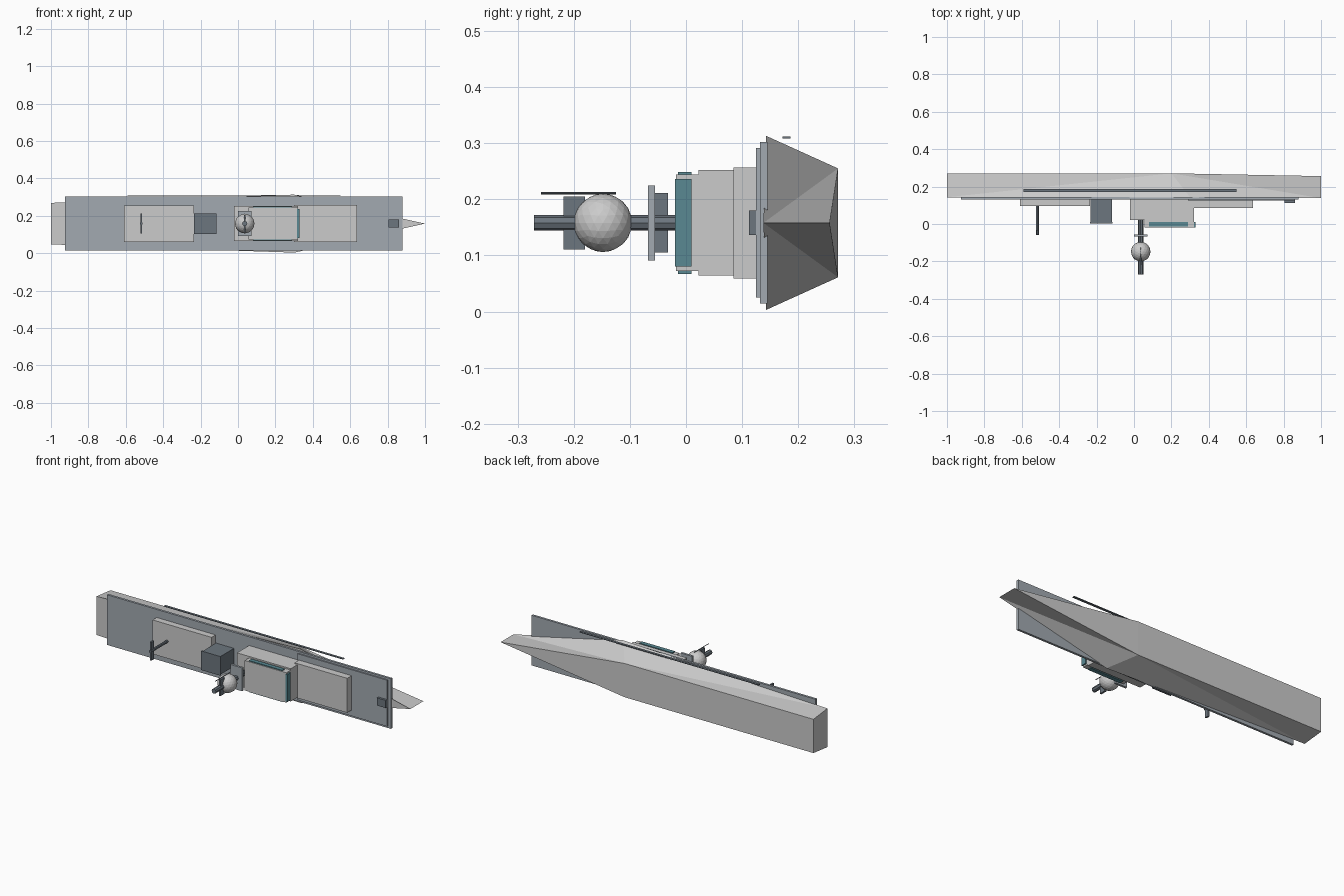
import bpy, bmesh, math
from mathutils import Vector

if "Cube" in bpy.data.objects:
    bpy.data.objects.remove(bpy.data.objects["Cube"])

CZ = 0.158  # centre line height (the ship lies on its side, deck facing -y)


def material(name, rgb):
    m = bpy.data.materials.new(name)
    m.diffuse_color = (*rgb, 1)
    m.use_nodes = True
    m.node_tree.nodes["Principled BSDF"].inputs["Base Color"].default_value = m.diffuse_color
    return m


DECK = material("deck_grey", (0.36, 0.40, 0.44))
DARK = material("dark_grey", (0.15, 0.18, 0.21))
GLASS = material("teal_glass", (0.10, 0.25, 0.29))


def finish(name, bm, mat=None):
    bmesh.ops.recalc_face_normals(bm, faces=bm.faces)
    me = bpy.data.meshes.new(name)
    bm.to_mesh(me)
    bm.free()
    ob = bpy.data.objects.new(name, me)
    bpy.context.collection.objects.link(ob)
    if mat:
        me.materials.append(mat)
    return ob


def box(name, x, y, half, mat=None, z=CZ):
    """Box from x and y ranges and a half width about z."""
    bm = bmesh.new()
    bmesh.ops.create_cube(bm, size=1)
    for v in bm.verts:
        v.co = Vector((x[0] + (v.co.x + .5) * (x[1] - x[0]),
                       y[0] + (v.co.y + .5) * (y[1] - y[0]),
                       z + v.co.z * 2 * half))
    return finish(name, bm, mat)


def rod(name, a, b, r, mat=DARK, sides=8):
    """Straight cylinder between two points."""
    a, b = Vector(a), Vector(b)
    bm = bmesh.new()
    bmesh.ops.create_cone(bm, cap_ends=True, segments=sides, radius1=r, radius2=r,
                          depth=(b - a).length)
    rot = (b - a).to_track_quat('Z', 'Y')
    for v in bm.verts:
        v.co = rot @ v.co + (a + b) / 2
    return finish(name, bm, mat)


# Hull: stern section, widest section, and a knife-edge bow
bm = bmesh.new()


def section(xd, half_deck, xk, half_keel):
    return [bm.verts.new(p) for p in (
        (xd, .143, CZ - half_deck), (xd, .143, CZ + half_deck),
        (xk, .271, CZ + half_keel), (xk, .271, CZ - half_keel))]


stern = section(-1, .111, -1, .097)
mid = section(.3, .155, .2, .097)
bow_deck = bm.verts.new((1, .138, CZ))
bow_keel = bm.verts.new((1, .256, CZ))
bm.faces.new(stern)
for i in range(4):
    j = (i + 1) % 4
    bm.faces.new((stern[i], stern[j], mid[j], mid[i]))
bm.faces.new((mid[0], mid[1], bow_deck))
bm.faces.new((mid[2], mid[3], bow_keel))
for deck, keel in ((mid[1], mid[2]), (mid[0], mid[3])):
    bm.faces.new((deck, keel, bow_deck))
    bm.faces.new((keel, bow_keel, bow_deck))
bmesh.ops.triangulate(bm, faces=[f for f in bm.faces if len(f.verts) == 4])
finish("hull", bm)

# Decks
box("main_deck", (-.925, .88), (.132, .145), .144, DECK)
box("fore_deck", (.29, .86), (.125, .138), .133, DECK)

# Superstructure
box("aft_house", (-.61, -.235), (.095, .135), .098)
box("main_house", (-.022, .32), (.022, .135), .094)
box("fore_house", (.3, .635), (.085, .13), .099)
box("bridge", (.055, .32), (-.018, .03), .086)
box("bridge_front_window", (.315, .328), (-.02, .01), .078, GLASS)
for s, side in ((-1, "left"), (1, "right")):
    box("bridge_window_" + side, (.08, .29), (-.014, .01), .006, GLASS, CZ + s * .085)

# Funnel with cap
box("funnel", (-.232, -.118), (.008, .135), .052, DARK)
box("funnel_cap", (-.236, -.114), (.003, .010), .055, DARK)

# Main mast, platform, radome and antennas
mx = .036
rod("main_mast", (mx, .03, CZ), (mx, -.271, CZ), .014)
box("mast_platform", (mx - .037, mx + .037), (-.068, -.055), .067, DECK)
bm = bmesh.new()
bmesh.ops.create_icosphere(bm, subdivisions=3, radius=.052)
for v in bm.verts:
    v.co += Vector((mx, -.148, CZ))
finish("radome", bm)
box("mast_yard", (mx - .005, mx + .005), (-.218, -.18), .047, DARK)
rod("mast_whip", (mx, -.258, .211), (mx, -.125, .211), .002, sides=6)

# Aft mast
rod("aft_mast", (-.517, .11, CZ), (-.517, -.06, CZ), .008)
box("aft_mast_yard", (-.522, -.512), (-.055, -.032), .053, DARK)

# Anchor winch and long side rail
box("anchor_winch", (.805, .86), (.112, .13), .022, DARK)
box("side_rail", (-.592, .548), (.172, .186), .002, DARK, .31)
